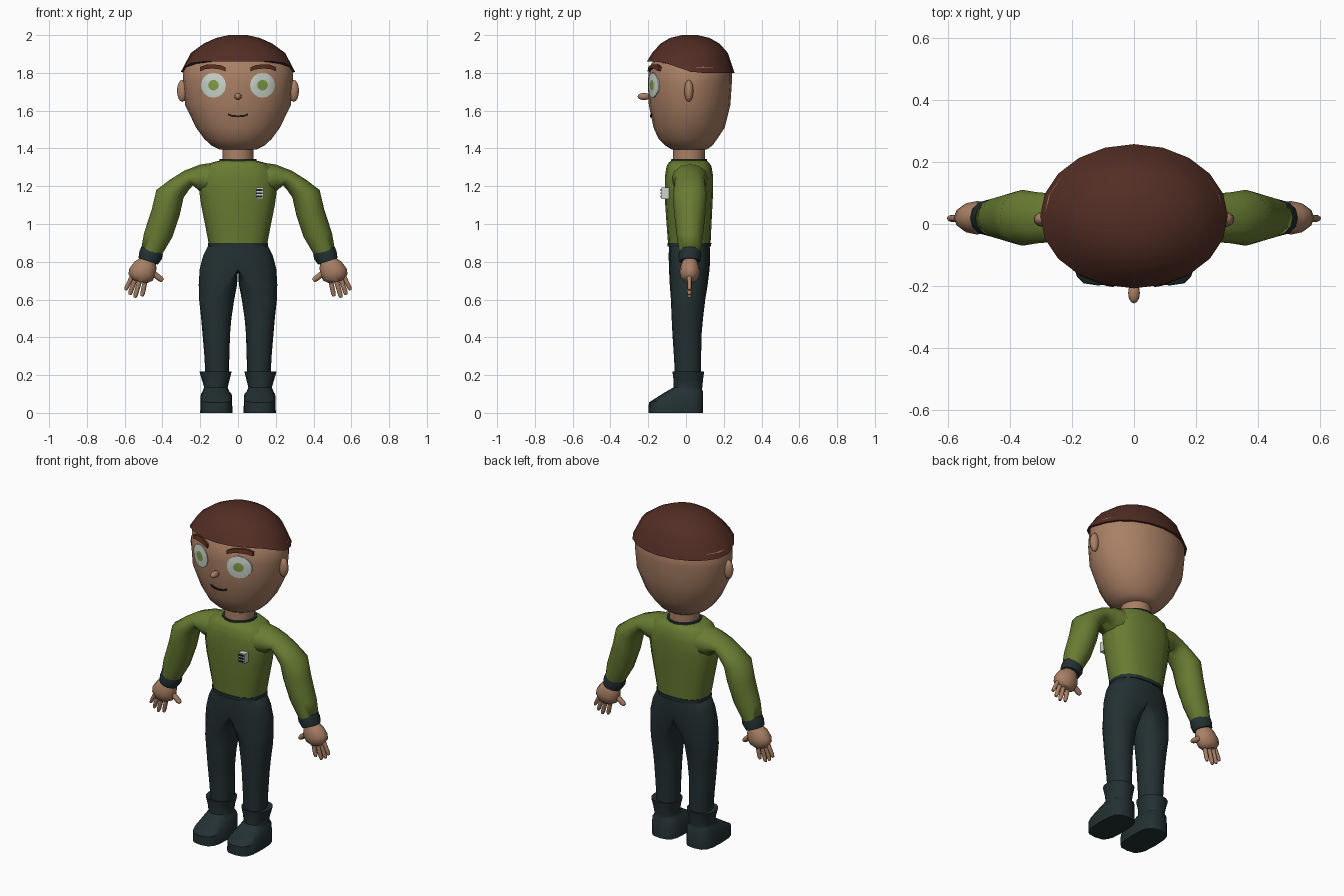
import bpy, bmesh, math
from mathutils import Vector as V
from mathutils.bvhtree import BVHTree

if "Cube" in bpy.data.objects:
    bpy.data.objects.remove(bpy.data.objects["Cube"])


def material(name, rgb):
    m = bpy.data.materials.new(name)
    m.diffuse_color = (*rgb, 1)
    m.use_nodes = True
    m.node_tree.nodes["Principled BSDF"].inputs["Base Color"].default_value = m.diffuse_color
    return m


SKIN = material("skin", (0.40, 0.215, 0.13))
HAIR = material("dark_brown_hair", (0.085, 0.027, 0.018))
GREEN = material("olive_green_cloth", (0.14, 0.20, 0.032))
DARK = material("dark_teal_cloth", (0.017, 0.030, 0.032))
WHITE = material("eye_white", (0.60, 0.66, 0.60))
IRIS = material("iris_green", (0.22, 0.34, 0.06))
BROW = material("brow_brown", (0.09, 0.025, 0.012))
BLACK = material("black", (0.01, 0.01, 0.012))


def finish(name, bm, mats, mirror=False, angle=50):
    bmesh.ops.recalc_face_normals(bm, faces=bm.faces)
    me = bpy.data.meshes.new(name)
    bm.to_mesh(me)
    bm.free()
    for m in mats:
        me.materials.append(m)
    for p in me.polygons:
        p.use_smooth = True
    me.set_sharp_from_angle(angle=math.radians(angle))
    ob = bpy.data.objects.new(name, me)
    bpy.context.collection.objects.link(ob)
    if mirror:
        mod = ob.modifiers.new("mirror", 'MIRROR')
        mod.merge_threshold = 0.0005
    return ob


def ring(c, u, v, n=16, p=2.0):
    """Closed superellipse around c spanned by the half axes u and v."""
    f = lambda t: math.copysign(abs(t) ** (2 / p), t)
    angs = [2 * math.pi * i / n for i in range(n)]
    return [V(c) + V(u) * f(math.cos(a)) + V(v) * f(math.sin(a)) for a in angs]


def flat(z, rx, yf, yb, cx=0, n=16, p=2.0):
    return ring((cx, (yf + yb) / 2, z), (rx, 0, 0), (0, (yb - yf) / 2, 0), n, p)


def span(xo, zo, xi, zi, d, y=0.02, n=12):
    """Limb section between an outer and an inner side point, d deep each way."""
    return ring(((xo + xi) / 2, y, (zo + zi) / 2),
                ((xo - xi) / 2, 0, (zo - zi) / 2), (0, d, 0), n)


def skin_rings(bm, rings):
    vs = [[bm.verts.new(co) for co in r] for r in rings]
    n = len(vs[0])
    for a, b in zip(vs, vs[1:]):
        for i in range(n):
            bm.faces.new((a[i], a[(i + 1) % n], b[(i + 1) % n], b[i]))
    bm.faces.new(vs[0])
    bm.faces.new(vs[-1])


def loft(name, rings, mat, mirror=False, angle=50):
    bm = bmesh.new()
    skin_rings(bm, rings)
    return finish(name, bm, [mat], mirror, angle)


def ball(name, c, r, mat, mirror=False):
    bm = bmesh.new()
    bmesh.ops.create_uvsphere(bm, u_segments=12, v_segments=8, radius=1)
    for v in bm.verts:
        v.co = V((v.co.x * r[0], v.co.y * r[1], v.co.z * r[2])) + V(c)
    return finish(name, bm, [mat], mirror)


def box(name, lo, hi, mat):
    bm = bmesh.new()
    bmesh.ops.create_cube(bm, size=1)
    for v in bm.verts:
        v.co = V([(l + h) / 2 + t * (h - l) for l, h, t in zip(lo, hi, v.co)])
    return finish(name, bm, [mat], angle=30)


# Head: stacked oval sections
head = loft("head", [flat(*s, n=20) for s in (
    (1.395, .10, -.075, .11), (1.415, .14, -.11, .14), (1.45, .178, -.145, .165),
    (1.51, .222, -.172, .205), (1.63, .28, -.197, .235), (1.75, .291, -.202, .243),
    (1.83, .289, -.195, .243), (1.90, .22, -.15, .19))], SKIN)
tree = BVHTree.FromPolygons([v.co for v in head.data.vertices],
                            [p.vertices for p in head.data.polygons])

# Hair cap: rim rises toward the forehead
rings = []
for k in (.9, 1.0):
    r = flat(1.8, .302 * k, .025 - .232 * k, .025 + .232 * k, n=20)
    for co in r:
        t = min(max((.07 - co.y) / .23, 0), 1)
        co.z += .06 * t * t * (3 - 2 * t)
    rings.append(r)
rings += [flat(*s, n=20) for s in ((1.905, .25, -.18, .222), (1.955, .182, -.135, .178),
                                   (1.985, .115, -.085, .125), (2.0, .05, -.02, .06))]
loft("hair", rings, HAIR)

# Ears and nose
ball("ear", (.295, .015, 1.705), (.028, .024, .058), SKIN, True)
ball("nose", (0, -.222, 1.675), (.019, .034, .019), SKIN)


def on_face(x, z, off):
    hit = tree.ray_cast(V((x, -1, z)), V((0, 1, 0)))[0]
    return V((x, (hit.y if hit else -.19) - off, z))


# Eyes: discs laid on the face with the iris in the middle
bm = bmesh.new()
N = 16
centre = bm.verts.new(on_face(.13, 1.735, .007))
prev = None
for rad, off in ((.028, .007), (.047, .007), (.066, .006), (.066, -.004)):
    cur = [bm.verts.new(on_face(.13 + rad * math.cos(2 * math.pi * i / N),
                                1.735 + rad * math.sin(2 * math.pi * i / N), off))
           for i in range(N)]
    for i in range(N):
        j = (i + 1) % N
        if prev is None:
            bm.faces.new((centre, cur[i], cur[j])).material_index = 1
        else:
            bm.faces.new((prev[i], prev[j], cur[j], cur[i]))
    prev = cur
finish("eye", bm, [WHITE, IRIS], True)


def face_strip(name, path, half, off, mat, mirror=False):
    """Raised bar following the face along (x, z) points."""
    loft(name, [[on_face(x, z - half, -.004), on_face(x, z + half, -.004),
                 on_face(x, z + half, off), on_face(x, z - half, off)]
                for x, z in path], mat, mirror, 30)


face_strip("eyebrow", [(.065, 1.818), (.09, 1.829), (.13, 1.834), (.17, 1.832), (.2, 1.82)],
           .011, .014, BROW, True)
face_strip("mouth", [(-.052, 1.58), (-.03, 1.572), (0, 1.57), (.03, 1.572), (.052, 1.58)],
           .005, .006, BLACK)

# Neck and collar
loft("neck", [flat(1.3, .083, -.07, .10), flat(1.43, .083, -.07, .10)], SKIN)
loft("collar", [flat(1.32, .102, -.082, .115), flat(1.343, .097, -.078, .111)], DARK)

# Shirt body, sleeves and cuffs
loft("shirt_body", [flat(*s, p=2.4) for s in (
    (.895, .155, -.095, .13), (1.0, .175, -.103, .135), (1.1, .195, -.11, .14),
    (1.18, .206, -.112, .144), (1.25, .205, -.112, .144), (1.305, .175, -.103, .135),
    (1.325, .14, -.092, .122), (1.336, .095, -.075, .11))], GREEN, angle=70)
loft("sleeve", [span(*s) for s in (
    (.08, 1.332, .10, 1.14, .10), (.20, 1.315, .20, 1.17, .095),
    (.285, 1.282, .238, 1.205, .078), (.36, 1.235, .26, 1.18, .082),
    (.432, 1.18, .288, 1.14, .09), (.456, 1.08, .308, 1.05, .084),
    (.498, .95, .348, .93, .07), (.513, .865, .41, .825, .055))], GREEN, True, 80)
loft("cuff", [span(*s) for s in (
    (.512, .88, .398, .84, .055), (.522, .855, .404, .812, .06),
    (.527, .82, .425, .785, .056))], DARK, True)

# Hand: palm, four fingers and a thumb
bm = bmesh.new()
skin_rings(bm, [span(*s) for s in (
    (.505, .83, .435, .80, .034), (.548, .80, .432, .765, .048), (.575, .765, .435, .73, .054),
    (.58, .735, .452, .70, .048), (.56, .705, .485, .685, .03))])
for (x0, z0), (x1, z1), r in (((.487, .72), (.508, .617), .012), ((.515, .72), (.546, .61), .012),
                              ((.54, .725), (.573, .625), .012), ((.555, .735), (.596, .65), .011),
                              ((.47, .755), (.398, .70), .015)):
    d = V((x1 - x0, 0, z1 - z0)).normalized()
    side = V((d.z, 0, -d.x))
    skin_rings(bm, [ring((x0 + (x1 - x0) * t, .018, z0 + (z1 - z0) * t),
                         side * r * k, V((0, r * k, 0)), 8)
                    for t, k in ((0, 1.1), (.85, 1), (1, .6))])
finish("hand", bm, [SKIN], True)

# Chest badge with dark bars
box("badge", (.094, -.13, 1.133), (.134, -.09, 1.192), WHITE)
for z in (1.14, 1.158, 1.176):
    box("badge_bar", (.099, -.135, z), (.129, -.128, z + .010), BLACK)

# Trousers: half sections joined at the middle that part into two legs
loft("waistband", [flat(.88, .158, -.098, .133, p=2.4), flat(.9, .159, -.099, .134, p=2.4)], DARK)
rings = []
for z, xo, xi, yf, yb, k in (
        (.89, .155, 0, -.09, .125, 0), (.83, .185, 0, -.092, .128, 0),
        (.76, .203, 0, -.09, .125, 0), (.68, .208, .008, -.086, .115, .6),
        (.6, .206, .02, -.08, .102, 1), (.5, .195, .035, -.076, .09, 1),
        (.42, .188, .042, -.072, .083, 1), (.3, .178, .046, -.064, .08, 1),
        (.19, .172, .048, -.058, .08, 1)):
    oval = flat(z, (xo - xi) / 2, yf, yb, (xo + xi) / 2, p=2.2)
    half = [V((max(co.x, 0), co.y, z)) for co in flat(z, xo, yf, yb, p=2.4)]
    rings.append([h.lerp(o, k) for h, o in zip(half, oval)])
bm = bmesh.new()
skin_rings(bm, rings)
bmesh.ops.delete(bm, geom=[f for f in bm.faces if all(v.co.x < 1e-4 for v in f.verts)],
                 context='FACES')
finish("trousers", bm, [DARK], True, 70)

# Boots: wedge toe, narrow ankle, flared top
loft("boot", [
    flat(0, .085, -.198, .09, .115, p=3.2),
    ring((.115, -.054, .085), (.084, 0, 0), (0, .143, .03), p=3.2),
    ring((.117, -.015, .115), (.07, 0, 0), (0, .10, .008), p=2.6),
    flat(.135, .062, -.066, .086, .117, p=2.4),
    flat(.175, .073, -.066, .09, .118, p=2.2),
    flat(.218, .085, -.072, .096, .119, p=2.2),
    flat(.214, .066, -.06, .08, .117)], DARK, True, 45)
